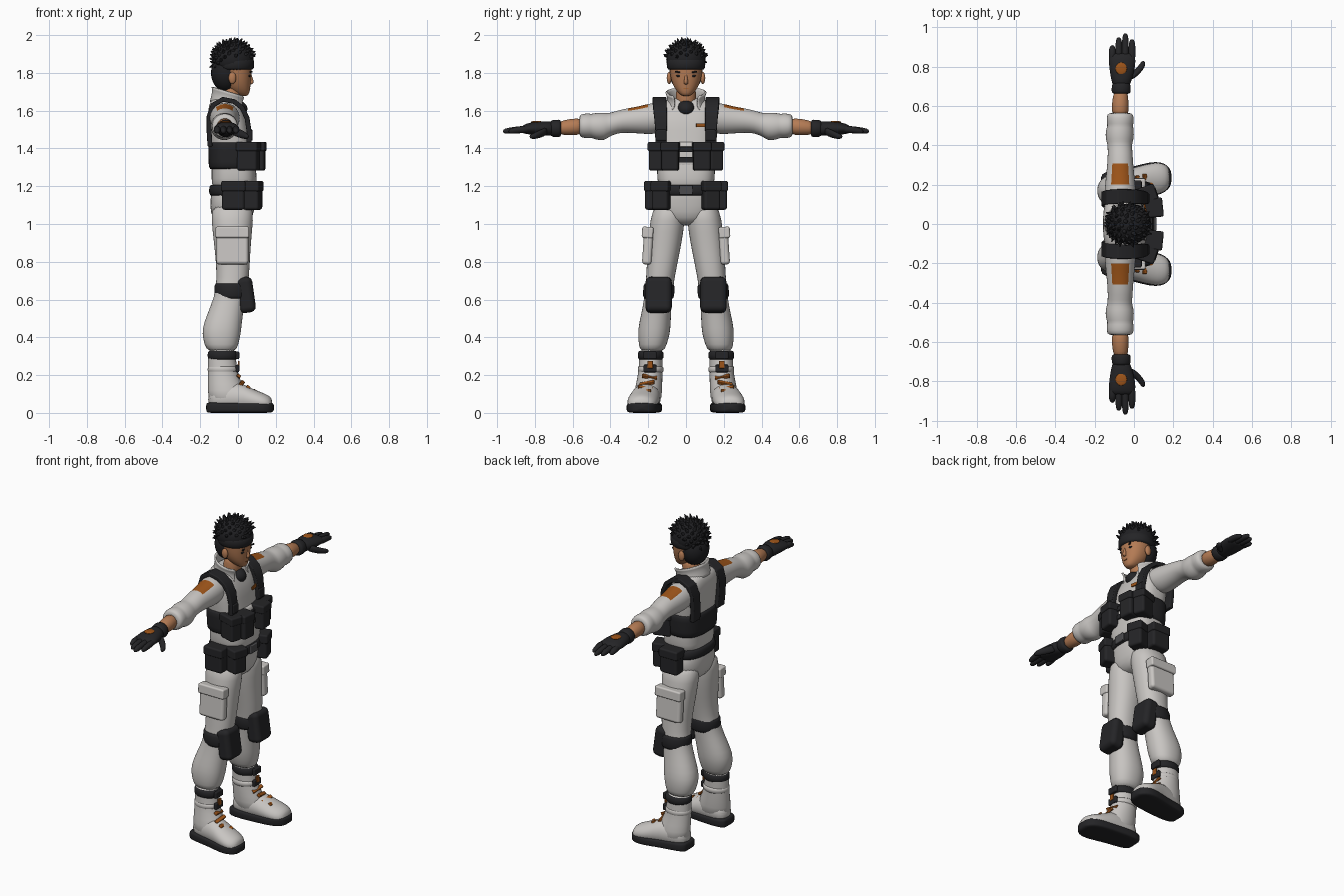
import bpy, bmesh, math, random
from mathutils import Vector, Euler, Matrix

if "Cube" in bpy.data.objects:
    bpy.data.objects.remove(bpy.data.objects["Cube"])

UNIT = 0.01  # all part sizes below are in hundredths


def material(name, *rgb):
    m = bpy.data.materials.new(name)
    m.use_nodes = True
    m.diffuse_color = (*rgb, 1)
    bsdf = m.node_tree.nodes["Principled BSDF"]
    bsdf.inputs["Base Color"].default_value = (*rgb, 1)
    bsdf.inputs["Roughness"].default_value = 0.8
    return m


CLOTH = material("pale cloth", .58, .56, .54)
GEAR = material("black gear", .018, .018, .02)
HAIR = material("dark hair", .014, .014, .016)
SKIN = material("tan skin", .46, .2, .09)
ORANGE = material("burnt orange", .34, .09, .01)
METAL = material("dark grey metal", .07, .07, .075)


def finish(name, bm, mat, both=False, subdiv=0, bevel=0):
    """Turn a bmesh into a smooth object, optionally mirrored to both sides."""
    bmesh.ops.recalc_face_normals(bm, faces=bm.faces[:])
    bmesh.ops.scale(bm, vec=(UNIT,) * 3, verts=bm.verts[:])
    me = bpy.data.meshes.new(name)
    bm.to_mesh(me)
    bm.free()
    me.materials.append(mat)
    for p in me.polygons:
        p.use_smooth = True
    ob = bpy.data.objects.new(name, me)
    bpy.context.collection.objects.link(ob)
    if both:
        mod = ob.modifiers.new("Mirror", "MIRROR")
        mod.use_axis = (False, True, False)
        mod.use_mirror_merge = False
    if bevel:
        mod = ob.modifiers.new("Bevel", "BEVEL")
        mod.width, mod.segments, mod.harden_normals = bevel * UNIT, 3, True
    if subdiv:
        mod = ob.modifiers.new("Subdivision", "SUBSURF")
        mod.levels = mod.render_levels = subdiv
    return ob


def loft(name, axis, rings, mat, both=False, power=2, n=24, caps=True, subdiv=1):
    """Skin rings (x, y, z, radius, radius) whose planes face the given axis."""
    bm = bmesh.new()
    k = "xyz".index(axis)
    i, j = [a for a in range(3) if a != k]
    rows = []
    for *centre, ra, rb in rings:
        row = []
        for s in range(n):
            t = math.tau * (s + .5) / n
            c, d = math.cos(t), math.sin(t)
            co = Vector(centre)
            co[i] += ra * math.copysign(abs(c) ** (2 / power), c)
            co[j] += rb * math.copysign(abs(d) ** (2 / power), d)
            row.append(bm.verts.new(co))
        rows.append(row)
    for a, b in zip(rows, rows[1:]):
        for s in range(n):
            t = (s + 1) % n
            bm.faces.new((a[s], a[t], b[t], b[s]))
    if caps:
        bm.faces.new(rows[0])
        bm.faces.new(rows[-1])
    return finish(name, bm, mat, both, subdiv)


def box(name, centre, size, mat, both=True, rot=(0, 0, 0), bevel=1.2):
    bm = bmesh.new()
    turn = Euler([math.radians(a) for a in rot]).to_matrix().to_4x4()
    bmesh.ops.create_cube(bm, size=1, matrix=Matrix.Translation(centre) @ turn @ Matrix.Diagonal((*size, 1)))
    return finish(name, bm, mat, both, bevel=bevel)


def ball(name, centre, radii, mat, both=False):
    bm = bmesh.new()
    bmesh.ops.create_uvsphere(bm, u_segments=24, v_segments=14, radius=1,
                              matrix=Matrix.Translation(centre) @ Matrix.Diagonal((*radii, 1)))
    return finish(name, bm, mat, both)


def strap(name, path, thick, mat):
    """Flat webbing along points (x, y, z, half width)."""
    bm = bmesh.new()
    rows = []
    for q, (x, y, z, w) in enumerate(path):
        a, b = path[max(q - 1, 0)], path[min(q + 1, len(path) - 1)]
        out = Vector((b[2] - a[2], 0, a[0] - b[0])).normalized() * thick / 2
        rows.append([bm.verts.new(Vector((x, y + u * w, z)) + v * out)
                     for u, v in ((-1, -1), (1, -1), (1, 1), (-1, 1))])
    for a, b in zip(rows, rows[1:]):
        for s in range(4):
            bm.faces.new((a[s], a[s - 1], b[s - 1], b[s]))
    bm.faces.new(rows[0])
    bm.faces.new(rows[-1])
    return finish(name, bm, mat, True, bevel=.6)


def paint(ob, mat, rule):
    ob.data.materials.append(mat)
    for p in ob.data.polygons:
        if rule(p.center / UNIT, p.normal):
            p.material_index = 1


# Jacket, shirt and collar
loft("jacket_body", "z", [(-2, 0, 118, 11, 13), (-2, 0, 121, 12, 15), (-2, 0, 127, 12, 15.5),
     (-3, 0, 136, 11, 15), (-4.5, 0, 146, 10.7, 16.5), (-5, 0, 154, 10.5, 17), (-6.5, 0, 160, 9.5, 17),
     (-7, 0, 164, 8, 14), (-7, 0, 167, 6.5, 8)], CLOTH, power=2.8, n=32)
ball("undershirt", (-1, 0, 161), (6, 5, 4.5), GEAR)
collar = loft("collar", "z", [(-5, 0, 162, 9, 10), (-5, 0, 165, 8.3, 9), (-4.5, 0, 168, 8.2, 9), (-4, 0, 170.5, 9, 10)],
              CLOTH, n=32, caps=False)
bm = bmesh.new()
bm.from_mesh(collar.data)
gap = [f for f in bm.faces if f.calc_center_median().x > 0 and abs(f.calc_center_median().y) < .055]
bmesh.ops.delete(bm, geom=gap, context="FACES")
for v in bm.verts:
    v.co.z -= .3 * (v.co.x + .06)
bm.to_mesh(collar.data)
bm.free()
collar.modifiers.new("Solidify", "SOLIDIFY").thickness = .01
box("chest_patch", (5.6, 8.5, 152.3), (.9, 6.5, 2), ORANGE, both=False, rot=(0, 0, 12), bevel=.2)

# Sleeves with rolled cuffs and shoulder badges
sleeve = loft("sleeves", "y", [(-7, 10, 157, 8, 7), (-7, 16, 156, 8, 8.3), (-7, 20, 155.6, 7.7, 8.1),
     (-7, 25, 155.1, 7.2, 7.2), (-7, 31, 154.8, 6.6, 6.5), (-7, 36, 154.2, 6.3, 6), (-7.3, 41, 152.3, 6.2, 6.2),
     (-7.3, 43, 151.6, 7.3, 7.5), (-7.2, 48, 151.7, 7.2, 7.2), (-7, 50, 152, 6.4, 6.2),
     (-7, 52, 152, 7, 6.7), (-7, 56, 152, 6.8, 6.2), (-7, 56.5, 152, 5, 4.8)], CLOTH, True)
paint(sleeve, ORANGE, lambda c, nrm: 20 < c.y < 31 and nrm.z > .78)

# Forearms and gloves
loft("forearms", "y", [(-7, 54, 151.8, 4.6, 4.7), (-7, 61, 151.3, 4.3, 4.4), (-6.7, 69, 150.7, 3.6, 3.5)], SKIN, True)
loft("glove_cuffs", "y", [(-6.5, 66, 150.6, 4.4, 4.2), (-6.5, 67, 150.6, 5, 4.8), (-6.5, 71, 150.6, 4.8, 4.5),
     (-6.5, 72, 150.6, 4, 3.8)], GEAR, True)
loft("palms", "y", [(-6.5, 69, 150.5, 4.2, 3.8), (-6.3, 74, 150.5, 5.4, 3.9), (-6, 80, 150.6, 6.8, 3.6),
     (-6, 85, 150.4, 6.8, 2.7), (-6, 87, 150, 6, 1.8)], GEAR, True)
for name, x, tip in (("little", -11, 91), ("ring", -7.7, 95), ("middle", -4.4, 97), ("index", -1, 94)):
    loft(name + "_fingers", "y", [(x, 82, 150.3, 1.8, 2), (x, 88, 150, 1.9, 1.9), (x, tip - 2, 149.3, 1.7, 1.7),
         (x, tip, 149, .9, .9)], GEAR, True, n=12)
loft("thumbs", "y", [(-3, 73, 149.5, 2.5, 2.4), (1, 77, 147.8, 2.6, 2.2), (4, 80, 146.6, 1.9, 1.8),
     (4.8, 83, 146.2, 1, 1)], GEAR, True, n=12)
ball("glove_discs", (-6.5, 79, 154), (2.9, 3.1, .6), ORANGE, True)

# Trousers
loft("trouser_seat", "z", [(-3, 0, 99, 7, 6), (-3, 0, 103, 11, 14.5), (-3, 0, 110, 12, 17.2), (-2.3, 0, 116, 12, 15.7),
     (-2, 0, 121, 11.5, 14)], CLOTH, power=2.4)
loft("trouser_legs", "z", [(-3, 8.5, 112, 11, 8), (-3, 9.8, 102, 11.2, 9.3), (-3, 11.2, 90, 9.8, 9),
     (-2.6, 12.8, 78, 8.9, 8), (-3, 14.2, 66, 8.3, 7.3), (-5.5, 15.2, 57, 8.8, 7.5), (-8, 16.4, 48, 10.1, 8.4),
     (-8.8, 17, 42, 10.4, 8.6), (-8.8, 17.6, 36, 9, 7.4), (-8.5, 18, 32, 7.3, 6.2)], CLOTH, True, power=2.2)
box("cargo_pockets", (-3, 20.2, 88), (17, 5, 19), CLOTH, rot=(4, 0, 0), bevel=1.8)
box("pocket_flaps", (-3, 20.3, 95.5), (17.8, 6, 6), CLOTH, rot=(4, 0, 0), bevel=1)

# Knee pads
box("knee_pads", (4, 14.5, 62.5), (9, 14, 19), GEAR, rot=(0, -8, 0), bevel=3)
loft("knee_straps", "z", [(-3.2, 14.5, 60, 8.6, 7.6), (-3.2, 14.5, 61, 9.5, 8.4), (-3.2, 14.3, 68, 9.5, 8.4),
     (-3.2, 14.3, 69, 8.6, 7.6)], GEAR, True)

# Boots: shaft, foot, sole, straps, laces
loft("boot_shafts", "z", [(-8.5, 18.3, 34, 6.5, 5.6), (-8.5, 18.5, 32, 7.4, 6.3), (-8.4, 18.7, 26, 7.5, 6.2),
     (-7.8, 19, 19, 8.2, 6.6), (-6, 20, 12, 10, 7.4), (-5, 20.5, 4, 11, 7.6)], CLOTH, True)
loft("boot_feet", "x", [(-16, 19.7, 7, 4.5, 5), (-10, 20, 8, 7, 8), (0, 21, 8.5, 7.6, 8.5), (6, 22.2, 7, 8.2, 6.5),
     (12, 23.2, 5.8, 8.3, 5.3), (16, 23.5, 5, 7, 4.5), (18.3, 23.5, 4.5, 4, 3)], CLOTH, True, n=20)
loft("boot_soles", "x", [(-17, 19.7, 2.8, 4.5, 2.5), (-15.5, 19.8, 2.8, 6.6, 2.8), (-8, 20.2, 2.8, 7.8, 2.8),
     (0, 21.2, 2.7, 8, 2.7), (8, 22.7, 2.7, 8.9, 2.7), (14, 23.3, 2.7, 8.3, 2.7), (17.5, 23.5, 2.8, 6, 2.7),
     (19.2, 23.5, 2.8, 3, 2)], GEAR, True, power=5, n=20)
for name, z, height in (("upper", 28.5, 4), ("lower", 21.5, 3)):
    loft(name + "_ankle_straps", "z", [(-8.2, 18.7, z - .4, 7, 6), (-8, 18.7, z, 8.2, 6.9),
         (-8, 18.7, z + height, 8.2, 6.9), (-8.2, 18.7, z + height + .4, 7, 6)], GEAR if name == "upper" else CLOTH, True)
    box(name + "_ankle_buckles", (-.3, 19, z + 2), (2, 7, 4), GEAR, bevel=.7)
for x, y, z, tilt in ((0, 19.3, 19, 12), (2, 20.6, 15.6, -14), (5, 21.5, 13, 12), (8.5, 22.5, 11, -12)):
    box("boot_lace", (x, y, z), (2.2, 8, 1.6), ORANGE, rot=(tilt, 35, 0), bevel=.4)
box("lace_tabs", (.4, 19, 25.6), (1, 3, 4), ORANGE, bevel=.3)

# Belt and hip pouches
loft("belt", "z", [(-2.3, 0, 114.8, 12, 15.5), (-2.3, 0, 115.3, 13.2, 16.6), (-2.3, 0, 120.5, 13, 16.2),
     (-2.3, 0, 121, 12, 15)], GEAR, power=2.4, n=32)
box("belt_buckle", (10.8, 0, 118), (1.5, 7, 5), METAL, both=False, bevel=.5)
for name, x, y, w, d, yaw in (("front", 7.6, 12.8, 9, 9, 18), ("side", -2.5, 18, 12, 7.5, 0)):
    box(name + "_hip_pouches", (x, y, 114.5), (w, d, 14), GEAR, rot=(0, 0, yaw), bevel=1.5)
    box(name + "_hip_flaps", (x, y, 120), (w + .9, d + .9, 5.5), GEAR, rot=(0, 0, yaw), bevel=1)

# Load vest: band open at the front, pouches, webbing
band = loft("vest_band", "z", [(-3.2, 0, 128.7, 11.4, 15), (-3.2, 0, 129.5, 12.4, 16.3), (-3.4, 0, 136, 12.2, 16.4),
            (-3.8, 0, 143, 12.2, 17), (-3.8, 0, 143.8, 11, 16)], GEAR, power=2.7, n=48)
paint(band, CLOTH, lambda c, nrm: c.x > 0 and abs(c.y) < 5)
for z in (134, 139.5):
    box("front_vest_strap", (9, 0, z), (1.4, 12, 3), GEAR, both=False, bevel=.4)
for name, x, y, w, d, yaw in (("front", 9.8, 8.2, 9, 9, 6), ("outer", 5.5, 14.8, 11, 7.5, 18)):
    box(name + "_vest_pouches", (x, y, 135), (w, d, 13.5), GEAR, rot=(0, 0, yaw), bevel=1.4)
    box(name + "_vest_flaps", (x, y, 141), (w + .9, d + .8, 5), GEAR, rot=(0, 0, yaw), bevel=1)
strap("shoulder_straps", [(5.8, 13.2, 141, 3), (5.9, 13.2, 149, 3), (4.8, 13.4, 156, 3.4), (2.2, 13.8, 161.5, 3.6),
      (-2, 14, 164.8, 3.7), (-8, 14, 166, 3.7), (-13.2, 13.6, 163, 3.7), (-15.3, 13, 157, 3.6),
      (-15.3, 12.5, 149, 3.6), (-14.8, 12, 141, 3.6)], 2.6, GEAR)
box("strap_adjusters", (6.6, 13, 147), (2.4, 5.5, 6), GEAR, bevel=.8)

# Neck, head and face
loft("neck", "z", [(-4.5, 0, 158, 5.6, 5.6), (-4, 0, 166, 5.2, 5.3), (-3, 0, 174, 5.4, 5.6)], SKIN)
loft("head", "z", [(3, 0, 167.6, 2, 1.9), (1.6, 0, 169.3, 4.4, 4), (0, 0, 172, 6.5, 6.2), (-1, 0, 176, 7.9, 7.9),
     (-1.5, 0, 181, 8.8, 8.7), (-2, 0, 187, 9.5, 9.3), (-2, 0, 193, 7, 7)], SKIN, power=2.15, n=32)
loft("nose", "z", [(6.5, 0, 173.8, .7, .9), (7.3, 0, 174.8, 1.4, 1.3), (6.8, 0, 177, 1, .8), (6.4, 0, 180, .5, .6)], SKIN, n=12)
ball("ears", (-3, 8.9, 177.3), (2, 1.3, 3.2), SKIN, True)
ball("eyes", (6, 3.7, 178.4), (.6, 1.5, .65), HAIR, True)
box("eyebrows", (6.5, 3.8, 180.4), (.9, 4, .8), HAIR, rot=(8, 0, -24), bevel=.2)
box("mouth", (6.4, 0, 171.6), (.5, 2.6, .35), ORANGE, both=False, bevel=.1)

# Headband and hair
loft("headband", "z", [(-1.8, 0, 181.3, 9.2, 9.2), (-1.8, 0, 182, 10.4, 10.2), (-1.8, 0, 187, 10.6, 10.4),
     (-1.8, 0, 188, 9.6, 9.6)], GEAR, n=32)
ball("hair_cap", (-2.5, 0, 187), (10.8, 10.4, 9.6), HAIR)
ball("hair_nape", (-6.3, 0, 180), (8, 8.8, 10), HAIR)
random.seed(4)
tufts = bmesh.new()
for q in range(110):
    # Even spiral of tufts over the crown and down the back
    z = 1 - 1.5 * (q + .5) / 110
    turn = q * 2.4
    d = Vector((math.cos(turn), math.sin(turn), 0)) * math.sqrt(1 - z * z) + Vector((0, 0, z))
    if z < .15 - .9 * max(0, -d.x):
        continue
    lean = (d + Vector((.35, random.uniform(-.4, .4), random.uniform(-.1, .3)))).normalized()
    spot = Vector((-2.7 + 10 * d.x, 9.4 * d.y, 187 + 9 * d.z))
    place = Matrix.Translation(spot) @ lean.to_track_quat("Z", "Y").to_matrix().to_4x4()
    bmesh.ops.create_cone(tufts, cap_ends=True, segments=6, radius1=2.4, radius2=.25,
                          depth=random.uniform(5, 7), matrix=place)
finish("hair_tufts", tufts, HAIR)
